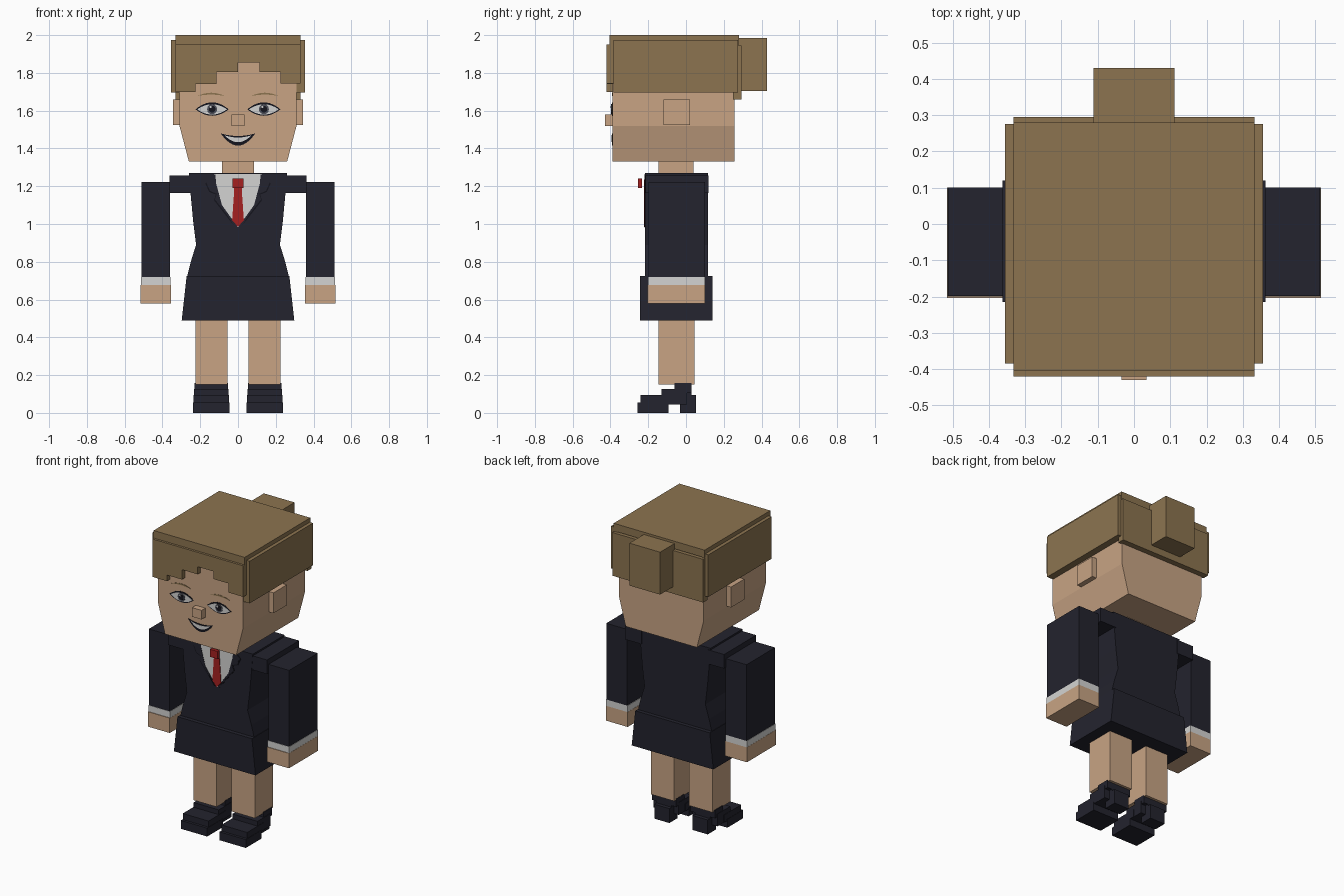
import bpy, bmesh, math

cube = bpy.data.objects.get("Cube")
if cube:
    bpy.data.objects.remove(cube, do_unlink=True)


def material(name, *rgb):
    lin = [(c / 255 / 12.92) if c < 10 else ((c / 255 + 0.055) / 1.055) ** 2.4 for c in rgb] + [1]
    m = bpy.data.materials.new(name)
    m.use_nodes = True
    m.diffuse_color = lin
    m.node_tree.nodes["Principled BSDF"].inputs["Base Color"].default_value = lin
    return m


SKIN = material("skin", 200, 164, 132)
HAIR = material("hair brown", 140, 116, 80)
NAVY = material("suit navy", 35, 35, 46)
DARK = material("dark line", 20, 20, 28)
WHITE = material("white cloth", 212, 212, 210)
RED = material("tie red", 165, 32, 32)
GREY = material("iris grey", 78, 80, 90)


def prism(name, pts, y0, y1, mat):
    """Extrude an x-z outline along y."""
    bm = bmesh.new()
    front = bm.faces.new([bm.verts.new((x, y0, z)) for x, z in pts])
    ext = bmesh.ops.extrude_face_region(bm, geom=[front], use_keep_orig=True)
    for v in ext["geom"]:
        if isinstance(v, bmesh.types.BMVert):
            v.co.y = y1
    bmesh.ops.recalc_face_normals(bm, faces=bm.faces)
    me = bpy.data.meshes.new(name)
    bm.to_mesh(me)
    bm.free()
    me.materials.append(mat)
    ob = bpy.data.objects.new(name, me)
    bpy.context.collection.objects.link(ob)
    return ob


def box(name, x0, x1, y0, y1, z0, z1, mat):
    return prism(name, [(x0, z0), (x1, z0), (x1, z1), (x0, z1)], y0, y1, mat)


def sym(half):
    """Close a right-hand outline (top to bottom) with its mirror image."""
    return half + [(-x, z) for x, z in reversed(half) if x > 0]


def pair(name, pts, y0, y1, mat):
    for side, s in (("left", 1), ("right", -1)):
        prism(side + "_" + name, [(s * x, z) for x, z in pts], y0, y1, mat)


def pair_box(name, x0, x1, y0, y1, z0, z1, mat):
    pair(name, [(x0, z0), (x1, z0), (x1, z1), (x0, z1)], y0, y1, mat)


def lens(cx, z, w, up, down, n=12):
    """Almond or crescent outline between two parabolas."""
    us = [-1 + 2 * i / n for i in range(n + 1)]
    top = [(cx + w * u, z + up * (1 - u * u)) for u in us]
    low = [(cx + w * u, z - down * (1 - u * u)) for u in reversed(us[1:-1])]
    return top + low


def disc(cx, cz, r, n=12):
    return [(cx + r * math.cos(math.tau * i / n), cz + r * math.sin(math.tau * i / n))
            for i in range(n)]


# Head, ears, nose and neck
FACE = -0.39
prism("head", sym([(0.31, 1.96), (0.31, 1.52), (0.26, 1.33)]), FACE, 0.258, SKIN)
pair_box("ear", 0.30, 0.343, -0.12, 0.02, 1.525, 1.66, SKIN)
box("nose", -0.035, 0.035, -0.43, FACE + 0.01, 1.52, 1.58, SKIN)
box("neck", -0.085, 0.085, -0.145, 0.04, 1.26, 1.34, SKIN)

# Hair: cap, side panels, back panel, bun and stepped fringe
box("hair_cap", -0.332, 0.332, -0.405, 0.28, 1.95, 2.0, HAIR)
pair_box("hair_side", 0.305, 0.355, -0.385, 0.275, 1.695, 1.973, HAIR)
box("hair_back", -0.332, 0.332, 0.25, 0.295, 1.66, 1.945, HAIR)
box("hair_bun", -0.112, 0.112, 0.27, 0.43, 1.705, 1.985, HAIR)
steps = [(-0.332, -0.225, 1.70), (-0.225, -0.115, 1.74), (-0.115, 0.0, 1.805),
         (0.0, 0.115, 1.855), (0.115, 0.225, 1.805), (0.225, 0.332, 1.745)]
fringe = [(-0.332, 1.95)]
for x0, x1, z in steps:
    fringe += [(x0, z), (x1, z)]
prism("hair_fringe", fringe + [(0.332, 1.95)], -0.42, FACE + 0.005, HAIR)


# Painted face, in thin stacked layers
def layer(surface, n):
    return surface - 0.002 * n, surface + 0.001


EX, EZ = 0.137, 1.607
pair("eye_outline", lens(EX, EZ, 0.088, 0.037, 0.034), *layer(FACE, 1), DARK)
pair("eye_white", lens(EX, EZ, 0.079, 0.027, 0.028), *layer(FACE, 2), WHITE)
pair("iris", disc(EX, EZ + 0.001, 0.027), *layer(FACE, 3), GREY)
pair("pupil", disc(EX, EZ + 0.001, 0.018), *layer(FACE, 4), DARK)
for side, s in (("left", 1), ("right", -1)):
    prism(side + "_eye_glint", disc(s * EX - 0.008, EZ + 0.012, 0.006, 8), *layer(FACE, 4.5), WHITE)
pair("eyebrow", lens(0.142, 1.677, 0.073, 0.018, -0.008), *layer(FACE, 1), HAIR)
prism("mouth", lens(0, 1.48, 0.092, -0.014, 0.065), *layer(FACE, 1), DARK)
prism("teeth", lens(0, 1.47, 0.072, -0.012, 0.037), *layer(FACE, 2), WHITE)

# Jacket, shoulders and skirt
CHEST = -0.217
prism("jacket", sym([(0.26, 1.27), (0.25, 1.15), (0.238, 1.02), (0.222, 0.89),
                     (0.25, 0.80), (0.27, 0.72)]), CHEST, 0.116, NAVY)
pair_box("shoulder", 0.24, 0.362, -0.215, 0.12, 1.165, 1.258, NAVY)
prism("skirt", sym([(0.272, 0.725), (0.298, 0.49)]), -0.243, 0.141, NAVY)

# Shirt front, lapels and tie
prism("shirt", sym([(0.125, 1.266), (0.12, 1.23), (0.085, 1.10), (0, 0.982)]),
      *layer(CHEST, 1), WHITE)
lapel = [(0.12, 1.262), (0.168, 1.22), (0.148, 1.175), (0.112, 1.16),
         (0.122, 1.13), (0.012, 0.99), (0.085, 1.10), (0.115, 1.21)]
pair("lapel_edge", [(x + 0.005, z - 0.005) for x, z in lapel], *layer(CHEST, 1.5), DARK)
pair("lapel", lapel, *layer(CHEST, 2), NAVY)
prism("tie", sym([(0.02, 1.235), (0.02, 1.18), (0.031, 1.02), (0, 0.985)]),
      *layer(CHEST, 3), RED)
box("tie_knot", -0.028, 0.028, -0.254, -0.234, 1.19, 1.24, RED)

# Arms, cuffs and hands
pair_box("sleeve", 0.36, 0.512, -0.198, 0.1, 0.72, 1.223, NAVY)
pair_box("cuff", 0.357, 0.514, -0.2, 0.1, 0.678, 0.72, WHITE)
pair_box("hand", 0.356, 0.515, -0.204, 0.1, 0.58, 0.678, SKIN)

# Legs and heeled shoes
pair_box("leg", 0.055, 0.225, -0.145, 0.045, 0.15, 0.52, SKIN)
pair_box("shoe_sole", 0.045, 0.237, -0.257, -0.093, 0.0, 0.055, NAVY)
pair_box("shoe_toe", 0.047, 0.235, -0.24, -0.06, 0.045, 0.095, NAVY)
pair_box("shoe_arch", 0.05, 0.233, -0.13, 0.005, 0.045, 0.126, NAVY)
pair_box("shoe_top", 0.053, 0.23, -0.06, 0.028, 0.106, 0.158, NAVY)
pair_box("shoe_heel", 0.085, 0.195, -0.032, 0.052, 0.0, 0.095, NAVY)
pair_box("shoe_heel_link", 0.085, 0.195, -0.03, 0.028, 0.09, 0.11, NAVY)
